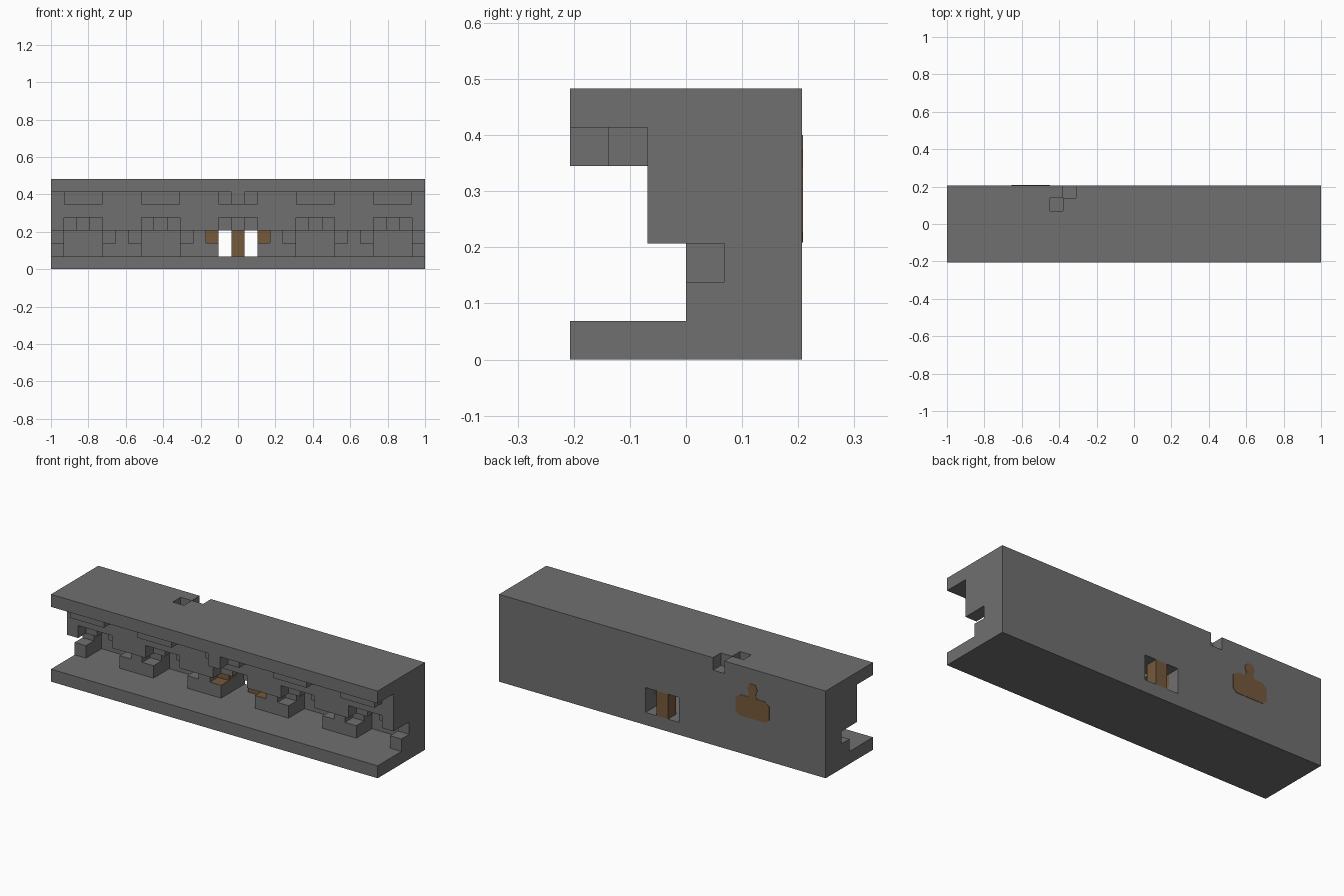
import bpy
import bmesh
from itertools import product
from mathutils import Vector

cube = bpy.data.objects.get("Cube")
if cube:
    bpy.data.objects.remove(cube)

# Grid of cubes: 29 long, 6 deep, 7 high
U = 2 / 29
ORIGIN = Vector((-1, -3 * U, 0))


def material(name, color):
    mat = bpy.data.materials.new(name)
    mat.use_nodes = True
    mat.diffuse_color = (*color, 1)
    mat.node_tree.nodes["Principled BSDF"].inputs["Base Color"].default_value = (*color, 1)
    return mat


STONE = material("grey stone", (0.162, 0.162, 0.162))
WOOD = material("brown wood", (0.18, 0.10, 0.045))


def place(name, bm, mat):
    bmesh.ops.recalc_face_normals(bm, faces=bm.faces)
    mesh = bpy.data.meshes.new(name)
    bm.to_mesh(mesh)
    bm.free()
    mesh.materials.append(mat)
    obj = bpy.data.objects.new(name, mesh)
    bpy.context.collection.objects.link(obj)
    return obj


def cells(box):
    x0, x1, y0, y1, z0, z1 = box
    return set(product(range(x0, x1), range(y0, y1), range(z0, z1)))


def part(name, add, cut=(), mat=STONE):
    """Skin the outside of a union of grid boxes minus the cut boxes."""
    solid = set().union(*map(cells, add)) - set().union(*map(cells, cut))
    bm = bmesh.new()
    for cell in solid:
        for axis, side in product(range(3), (0, 1)):
            near = list(cell)
            near[axis] += 2 * side - 1
            if tuple(near) in solid:
                continue
            a, b = [i for i in range(3) if i != axis]
            corners = []
            for da, db in ((0, 0), (1, 0), (1, 1), (0, 1)):
                p = Vector(cell)
                p[axis] += side
                p[a] += da
                p[b] += db
                corners.append(bm.verts.new(ORIGIN + p * U))
            if (side == 0) != (axis == 1):
                corners.reverse()
            bm.faces.new(corners)
    bmesh.ops.remove_doubles(bm, verts=bm.verts, dist=U / 100)
    bmesh.ops.dissolve_limit(bm, angle_limit=0.01, verts=bm.verts, edges=bm.edges)
    return place(name, bm, mat)


BAYS = range(2, 29, 6)     # centres of the recessed bays
PIERS = range(5, 29, 6)    # centres of the piers between them

# Floor ledge, back wall with its window, and roof with two gaps
part("base_slab", [(0, 29, 0, 6, 0, 1)])
part("back_wall", [(0, 29, 5, 6, 1, 6)], [(13, 16, 5, 6, 1, 3)])
part("roof_slab", [(0, 29, 0, 6, 6, 7)], [(9, 10, 5, 6, 6, 7), (8, 9, 4, 5, 6, 7)])

# Upper wall, its lower course stepped back over each bay
part("upper_wall", [(0, 29, 2, 5, 3, 6)],
     [(c - 1, c + 2, 2, 3, 3, 4) for c in BAYS] + [(c, c + 1, 3, 4, 3, 4) for c in BAYS])

# Brackets under the roof
for c in BAYS:
    part("roof_bracket", [(c - 1, c + 2, 1, 2, 5, 6)])
part("key_block", [(14, 15, 0, 1, 5, 6)])

# Piers with a wide foot and narrow neck
wood_cells = [(x, x + 1, 4, 5, 2, 3) for x in (12, 16)]
for c in PIERS:
    part("pier", [(c - 1, c + 2, 3, 5, 1, 2), (c, c + 1, 3, 4, 2, 3), (c - 1, c + 2, 4, 5, 2, 3)],
         wood_cells)
for x in (0, 28):
    part("end_pier", [(x, x + 1, 3, 5, 1, 2), (x, x + 1, 4, 5, 2, 3)])

# Wooden window post and side blocks
part("window_post", [(14, 15, 5, 6, 1, 3)], mat=WOOD)
for box in wood_cells:
    part("wood_block", [box], mat=WOOD)


def plate(name, points, normal):
    """Thin flat plate from grid points, raised along the normal."""
    bm = bmesh.new()
    face = bm.faces.new([bm.verts.new(ORIGIN + Vector(p) * U) for p in points])
    out = bmesh.ops.extrude_face_region(bm, geom=[face])["geom"]
    bmesh.ops.translate(bm, vec=Vector(normal) * 0.002,
                        verts=[v for v in out if isinstance(v, bmesh.types.BMVert)])
    return place(name, bm, WOOD)


# Wooden tops on the pier feet beside the window
for x in (12, 16):
    plate("wood_top", [(x, 3, 2), (x + 1, 3, 2), (x + 1, 4, 2), (x, 4, 2)], (0, 0, 1))

# Rounded emblem on the back
half = [(1.2, 3.03), (1.5, 3.3), (1.5, 4.4), (1.1, 4.7), (0.4, 4.7), (0.3, 5.0),
        (0.45, 5.4), (0.25, 5.8)]
outline = half + [(-x, z) for x, z in reversed(half)]
plate("back_emblem", [(6.5 + x, 6, z) for x, z in outline], (0, 1, 0))
